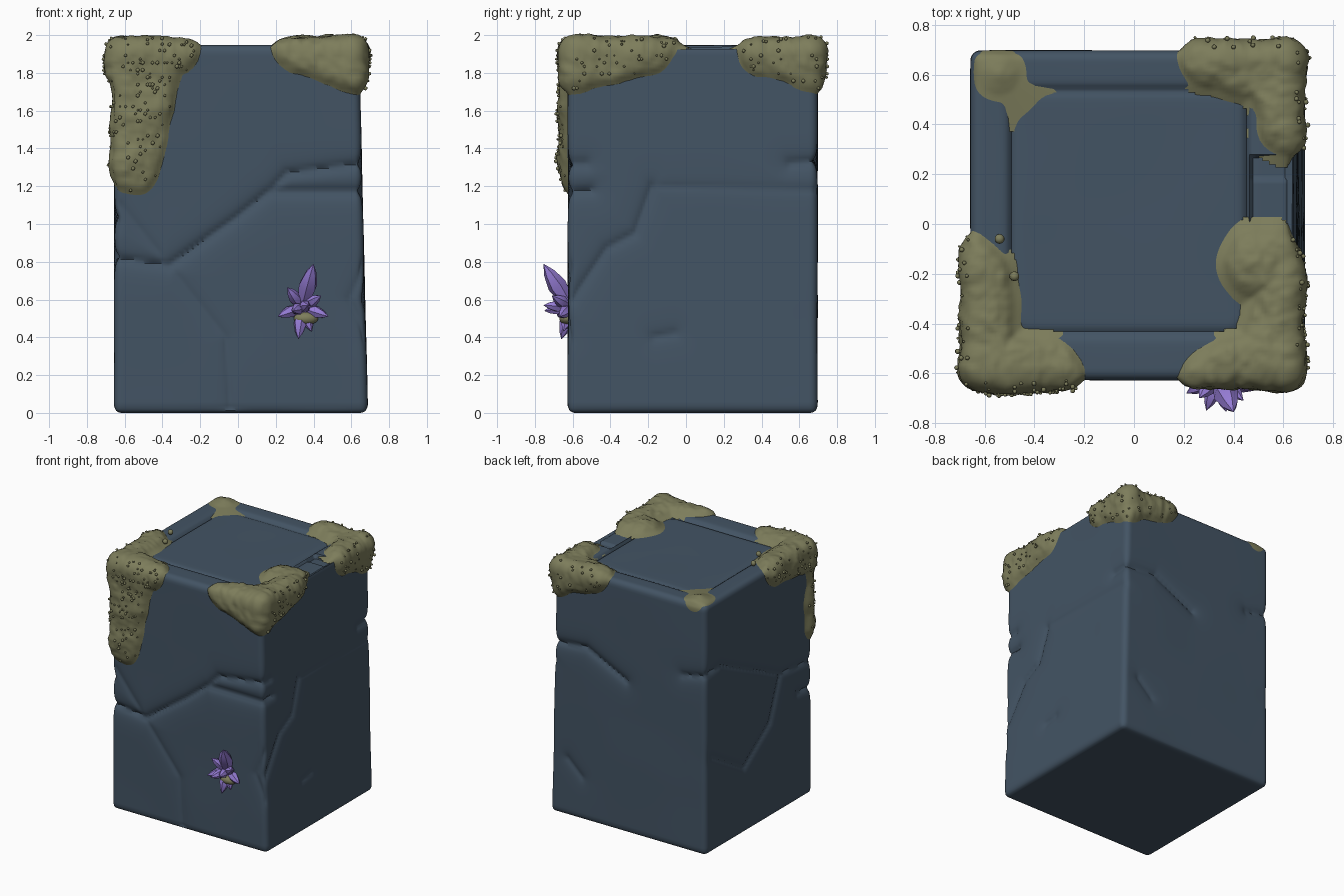
import bpy, bmesh, math, random
from mathutils import Vector, noise

if "Cube" in bpy.data.objects:
    bpy.data.objects.remove(bpy.data.objects["Cube"])

random.seed(4)
LO, HI, R = Vector((-.66, -.63, 0)), Vector((.69, .70, 1.95)), .045


def material(name, col):
    m = bpy.data.materials.new(name)
    m.diffuse_color = (*col, 1)
    m.use_nodes = True
    m.node_tree.nodes["Principled BSDF"].inputs["Base Color"].default_value = m.diffuse_color
    return m


STONE = material("slate_blue_stone", (.056, .088, .127))
MOSS = material("olive_moss", (.205, .205, .105))
CRYSTAL = material("violet_crystal", (.30, .20, .66))


def finish(bm, name, mat, angle):
    bmesh.ops.recalc_face_normals(bm, faces=bm.faces)
    me = bpy.data.meshes.new(name)
    bm.to_mesh(me)
    bm.free()
    me.materials.append(mat)
    ob = bpy.data.objects.new(name, me)
    bpy.context.collection.objects.link(ob)
    bpy.ops.object.select_all(action='DESELECT')
    ob.select_set(True)
    bpy.context.view_layer.objects.active = ob
    bpy.ops.object.shade_smooth_by_angle(angle=math.radians(angle))


# map 2D face coordinates onto the block's sides
def front(*pts): return [Vector((a, LO.y, b)) for a, b in pts]
def back(*pts): return [Vector((a, HI.y, b)) for a, b in pts]
def left(*pts): return [Vector((LO.x, a, b)) for a, b in pts]
def right(*pts): return [Vector((HI.x, a, b)) for a, b in pts]


# cracks: depth and path
CRACKS = [
    (.035, left((-.45, .84)) + front((-.66, .82), (-.36, .78), (0, 1.03), (.18, 1.17), (.69, 1.17)) + right((-.5, 1.18))),
    (.03, front((.18, 1.17), (.28, 1.27), (.69, 1.32)) + right((-.53, 1.32))),
    (.014, front((-.62, 1.1), (-.36, .78), (-.06, .4), (-.04, 0))),
    (.014, front((.69, .78), (.6, .6), (.69, .4))),
    (.026, right((-.18, 1.2), (-.27, .95), (-.42, .87), (-.6, .6))),
    (.012, right((-.18, 1.2), (.7, 1.18))),
    (.02, right((-.17, .4), (-.06, .42))),
    (.033, right((.55, 1.32)) + back((.69, 1.33), (.4, 1.35), (.05, 1.18))),
    (.018, back((.55, .45), (.42, .33))),
    (.028, back((-.45, 1.36)) + left((.7, 1.4), (.5, 1.42), (-.24, 1.07), (-.63, 1.03))),
    (.028, left((-.24, 1.07), (-.11, .74), (.21, .51), (.6, .74))),
]
SEGS = [(depth, a, b) for depth, pts in CRACKS for a, b in zip(pts, pts[1:])]
REACH = .2


def along(p, a, b):
    """Nearest position on the segment a-b (0 to 1) and the distance to it."""
    ab = b - a
    t = max(0, min(1, (p - a).dot(ab) / max(ab.length_squared, 1e-9)))
    return t, (p - a - ab * t).length


def crack_depth(p):
    best = 0
    for depth, a, b in SEGS:
        if any(p[i] < min(a[i], b[i]) - REACH or p[i] > max(a[i], b[i]) + REACH for i in (0, 1, 2)):
            continue
        d = along(p, a, b)[1]
        best = max(best, depth * max(0, 1 - d / REACH) * (math.exp(-d / .018) + math.exp(-d / .07)) / 2)
    return best


def panel_depth(p):
    # sunken panel on the top with a groove round it, and a low brick in the rim
    qx, qy = abs(p.x) - .41, abs(p.y - .05) - .41
    s = math.hypot(max(qx, 0), max(qy, 0)) + min(max(qx, qy), 0) - .08
    d = .022 * math.exp(-abs(s) / .013) + (.012 if s < 0 else 0)
    if p.x > .51 and -.07 < p.y < .27:
        d += .022 if p.y < .18 else .035
    return d


# moss patches: tapering strips along the block's edges (start, radius, end, radius)
PATCHES = [
    ((LO.x, LO.y, HI.z), .21, (LO.x, -.22, HI.z), .17),
    ((LO.x, LO.y, HI.z), .21, (-.36, LO.y, HI.z), .17),
    ((-.48, LO.y, 1.85), .2, (-.55, LO.y, 1.3), .135),
    ((HI.x, LO.y, HI.z), .26, (.36, LO.y, HI.z), .15),
    ((HI.x, LO.y, HI.z), .26, (HI.x, -.22, HI.z), .16),
    ((.53, -.16, HI.z), .14, (.6, -.16, HI.z), .14),
    ((HI.x, HI.y, HI.z), .25, (.36, HI.y, HI.z), .15),
    ((HI.x, HI.y, HI.z), .25, (HI.x, .42, HI.z), .16),
]
PATCHES = [(Vector(a), ra, Vector(b), rb) for a, ra, b, rb in PATCHES]
THIN_PATCH = Vector((-.54, .61, HI.z))


def moss_mask(p):
    m = -.1
    if p.z > 1.05:
        wobble = .022 * noise.noise(p * 7)
        for a, ra, b, rb in PATCHES:
            t, d = along(p, a, b)
            m = max(m, ra + (rb - ra) * t - d + wobble)
        m = max(m, .3 * (.09 - (p - THIN_PATCH).length))
    return m


def taper(p):
    return Vector((p.x - .045 * p.z / 1.95 * (p.x - LO.x) / 1.35, p.y, p.z))


# stone block: dense rounded box with carved cracks
bm = bmesh.new()
bmesh.ops.create_cube(bm, size=1)
bmesh.ops.subdivide_edges(bm, edges=bm.edges[:], cuts=100, use_grid_fill=True)
bm.verts.index_update()
size, mid = HI - LO, (HI + LO) / 2
base, normal, mask = [], [], []
for v in bm.verts:
    p = Vector([v.co[i] * size[i] + mid[i] for i in range(3)])
    core = Vector([max(LO[i] + R, min(HI[i] - R, p[i])) for i in range(3)])
    n = (p - core).normalized()
    q = core + n * R
    base.append(taper(q))
    normal.append(n)
    mask.append(moss_mask(p))
    d = crack_depth(p) + .007 * (.5 + .5 * noise.noise(p * 2.2))
    if p.z > HI.z - 1e-4:
        d += panel_depth(p)
    if p.z < .001:
        d = 0
    v.co = taper(q - n * d)
moss = bm.copy()
finish(bm, "stone_block", STONE, 50)

# moss: thick skin grown from the block's surface where the mask is positive
moss.verts.index_update()
specks = []
for v in moss.verts:
    i, m = v.index, mask[v.index]
    p, n = base[i], normal[i]
    h = .5 * m
    if m > 0:
        h = (.043 + .02 * noise.noise(p * 6)) * (1 - math.exp(-m / .035))
        h += (.008 * noise.noise(p * 22) + .005 * noise.noise(p * 50)) * min(1, m / .03)
    v.co = p + n * h
    if m > .005 and abs(n.z) < .9 and not (p.x > .2 and p.y < -.6):
        specks.append((v.co.copy(), n))
bmesh.ops.delete(moss, geom=[v for v in moss.verts if mask[v.index] < -.05], context='VERTS')
finish(moss, "moss_cover", MOSS, 60)


def blob(bm, centre, radii, level=1):
    for v in bmesh.ops.create_icosphere(bm, subdivisions=level, radius=1)['verts']:
        v.co = Vector([centre[i] + v.co[i] * radii[i] for i in range(3)])


# loose moss crumbs, and the tuft under the crystals
bm = bmesh.new()
for c, n in random.sample(specks, min(230, len(specks))):
    r = random.uniform(.005, .012)
    blob(bm, c + n * r * .5, (r, r, r))
for c in ((-.54, -.06, 1.97), (-.48, -.21, 1.97)):
    blob(bm, c, (.02, .02, .02), 2)
finish(bm, "moss_crumbs", MOSS, 60)
bm = bmesh.new()
blob(bm, (.36, -.63, .5), (.065, .04, .035), 3)
finish(bm, "moss_tuft", MOSS, 60)


# crystal cluster: pointed six-sided spikes, thicker when longer
def spike(bm, a, tip):
    a, tip = Vector(a), Vector(tip)
    r = .01 + .15 * (tip - a).length
    rot = (tip - a).to_track_quat('Z', 'Y')
    ring = [Vector((math.cos(j * math.pi / 3), math.sin(j * math.pi / 3), 0)) for j in range(6)]
    rings = [[bm.verts.new(a.lerp(tip, t) + rot @ (c * r * k)) for c in ring]
             for t, k in ((0, .55), (.5, 1), (.78, .62))]
    end = bm.verts.new(tip)
    bm.faces.new(rings[0])
    for j in range(6):
        k = (j + 1) % 6
        for lo, hi in zip(rings, rings[1:]):
            bm.faces.new((lo[j], lo[k], hi[k], hi[j]))
        bm.faces.new((rings[2][j], rings[2][k], end))


bm = bmesh.new()
for tip in ((.40, -.755, .79), (.26, -.70, .665), (.21, -.68, .51), (.32, -.66, .39), (.39, -.65, .43),
            (.48, -.67, .51), (.44, -.71, .62), (.29, -.75, .54), (.37, -.755, .57)):
    spike(bm, (.34, -.61, .56), tip)
finish(bm, "crystal_cluster", CRYSTAL, 40)
